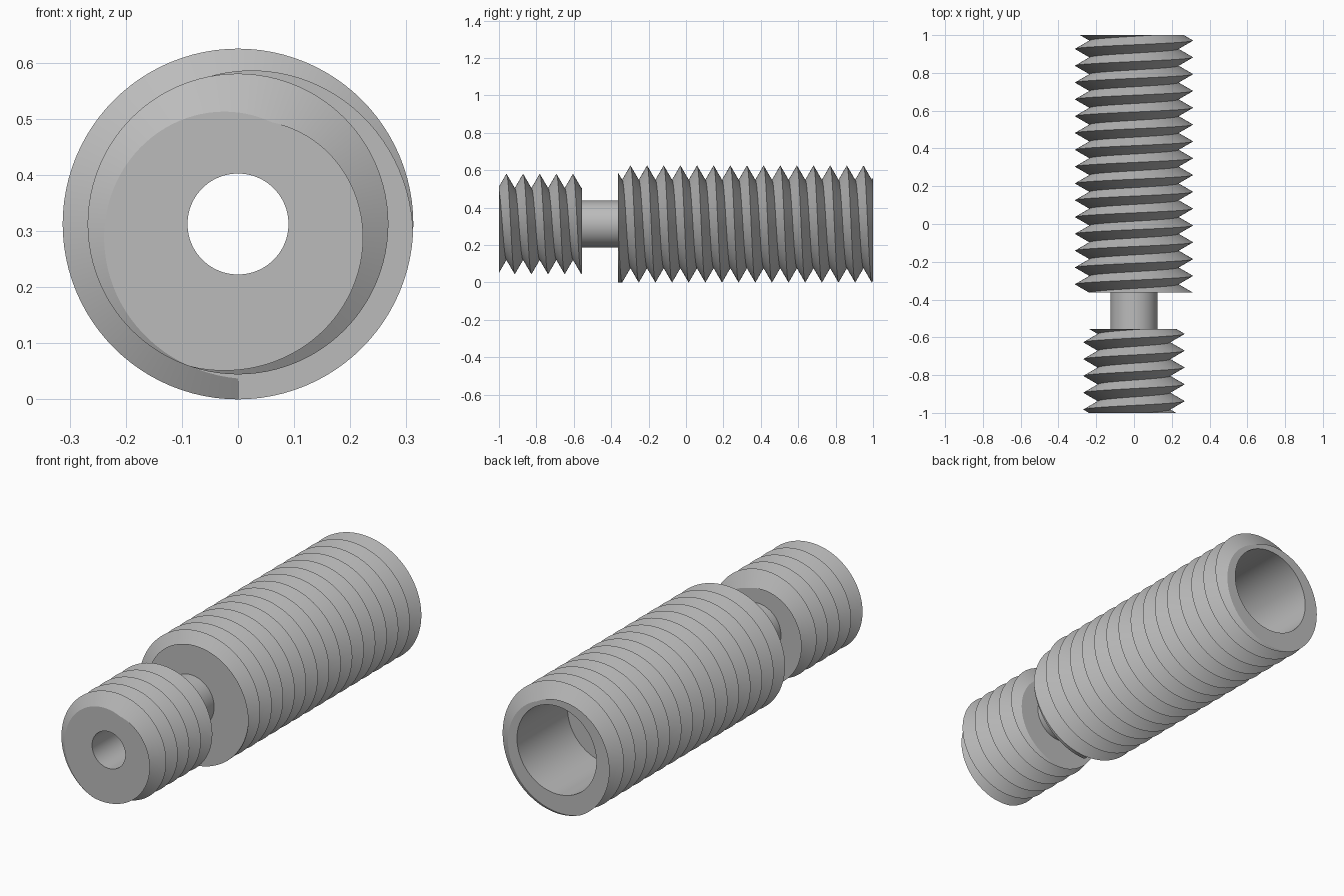
import bpy, bmesh, math

cube = bpy.data.objects.get("Cube")
if cube:
    bpy.data.objects.remove(cube)

AXIS_Z = 0.3125
PITCH = 0.089
DEPTH = 0.077
STEPS = 96
HOLE = 0.09

metal = bpy.data.materials.new("grey metal")
metal.use_nodes = True
metal.diffuse_color = (0.5, 0.5, 0.5, 1)
metal.node_tree.nodes["Principled BSDF"].inputs["Base Color"].default_value = (0.5, 0.5, 0.5, 1)


def place(turn, y, r):
    # Right-handed turn about the y axis, starting at the bottom
    a = -math.pi / 2 - 2 * math.pi * turn
    return (r * math.cos(a), y, AXIS_Z + r * math.sin(a))


def lathe(name, profile, wall=None):
    """Sweep profile(turn), a closed loop of (y, radius), once around the axis."""
    bm = bmesh.new()
    columns = [[bm.verts.new(place(i / STEPS, y, r)) for y, r in profile(i / STEPS)]
               for i in range(STEPS + 1)]
    for a, b in zip(columns, columns[1:]):
        for j in range(len(a)):
            k = (j + 1) % len(a)
            bm.faces.new((a[j], a[k], b[k], b[j]))
    if wall:
        bm.faces.new([bm.verts.new(place(0, y, r)) for y, r in wall])
    bmesh.ops.remove_doubles(bm, verts=bm.verts, dist=0.0001)
    bmesh.ops.recalc_face_normals(bm, faces=bm.faces)
    mesh = bpy.data.meshes.new(name)
    bm.to_mesh(mesh)
    bm.free()
    mesh.materials.append(metal)
    obj = bpy.data.objects.new(name, mesh)
    bpy.context.collection.objects.link(obj)
    bpy.ops.object.select_all(action='DESELECT')
    obj.select_set(True)
    bpy.context.view_layer.objects.active = obj
    bpy.ops.object.shade_smooth_by_angle(angle=math.radians(30))


def threaded(name, start, end, crest, radius, bore):
    """V thread cut flat at both ends; crest is the y of the first crest at the bottom."""
    def radius_at(turn, y):
        phase = (y - crest) / PITCH - turn
        if phase < -1:          # thread run-out is a plain cylinder
            return radius
        return radius - DEPTH * 2 * abs(phase - round(phase))

    count = int(2 * (end - start) / PITCH) + 5

    def profile(turn):
        ys = [start]
        ys += [min(max(crest + PITCH * (turn + k / 2), start), end) for k in range(-3, count)]
        ys.append(end)
        return [(y, radius_at(turn, y)) for y in ys] + bore

    wall = None
    if crest > start:           # step where the thread begins
        wall = [(start, radius_at(0, start)), (start, radius), (crest, radius)]
    lathe(name, profile, wall)


# Short front thread with a straight hole
threaded("front_thread", -1, -0.556, -1.0045, 0.268, [(-0.556, HOLE), (-1, HOLE)])

# Long rear thread with a wide stepped bore
WIDE = 0.215
threaded("rear_thread", -0.363, 1, -0.3415, 0.3125,
         [(1, WIDE), (0.61, WIDE), (0.61, HOLE), (-0.363, HOLE)])

# Thin neck tube joining the threads
lathe("neck", lambda turn: [(-0.556, 0.125), (-0.363, 0.125), (-0.363, HOLE), (-0.556, HOLE)])
